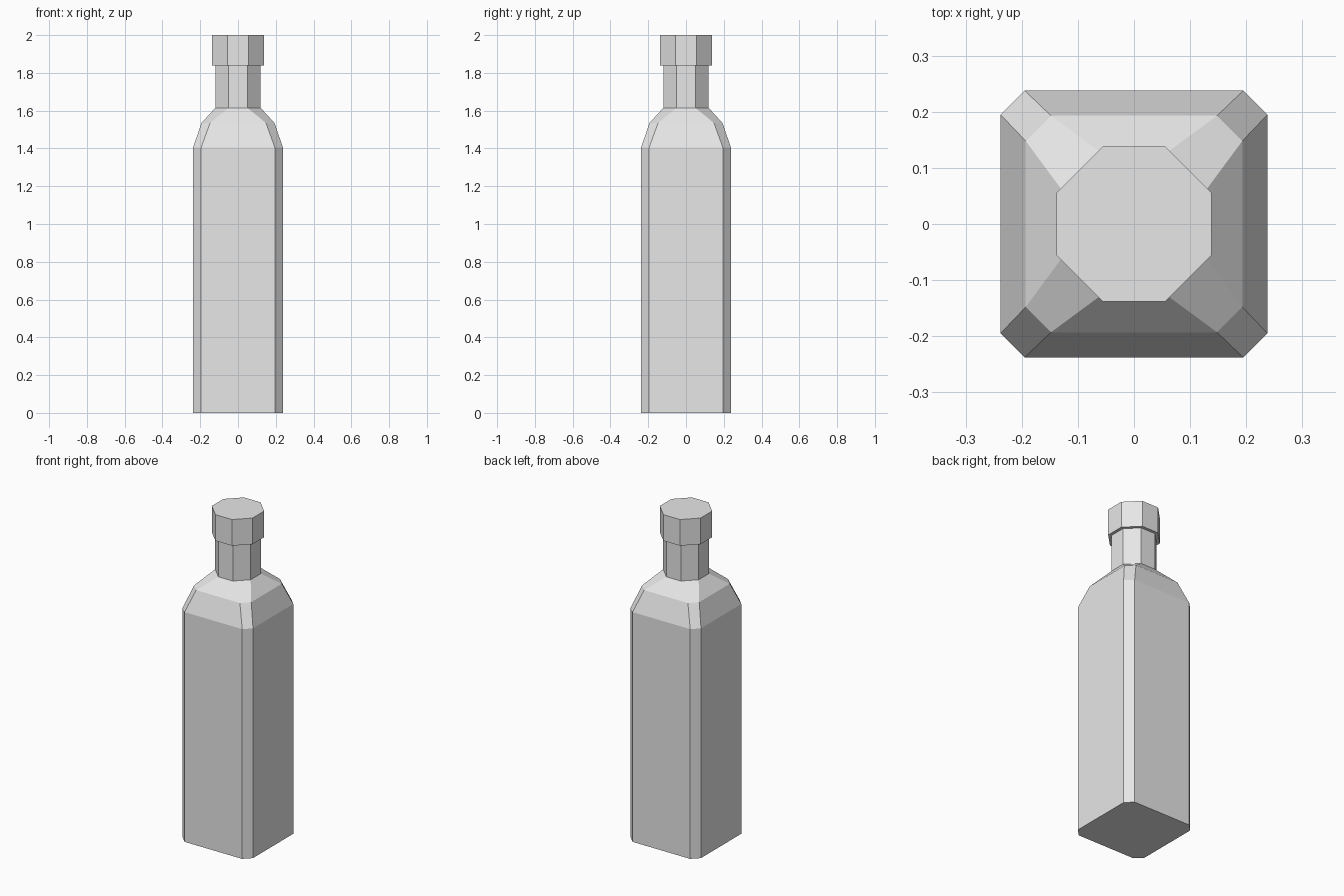
import bpy
import bmesh

cube = bpy.data.objects.get("Cube")
if cube:
    bpy.data.objects.remove(cube, do_unlink=True)

glass = bpy.data.materials.new("pale_grey")
glass.use_nodes = True
grey = (0.8, 0.8, 0.8, 1.0)
glass.diffuse_color = grey
glass.node_tree.nodes["Principled BSDF"].inputs["Base Color"].default_value = grey


def ring(bm, half, flat, z):
    """Square outline with cut corners: half width and half length of each flat side."""
    corners = []
    for sx, sy in ((1, 1), (-1, 1), (-1, -1), (1, -1)):
        pair = [(sx * half, sy * flat, z), (sx * flat, sy * half, z)]
        corners += pair if sx * sy > 0 else pair[::-1]
    return [bm.verts.new(c) for c in corners]


def loft(name, profile):
    """Closed flat-faced solid through a stack of cut-corner outlines."""
    bm = bmesh.new()
    rings = [ring(bm, *level) for level in profile]
    for low, high in zip(rings, rings[1:]):
        for i in range(len(low)):
            j = (i + 1) % len(low)
            bm.faces.new((low[i], low[j], high[j], high[i]))
    bm.faces.new(rings[0][::-1])
    bm.faces.new(rings[-1])
    bmesh.ops.recalc_face_normals(bm, faces=bm.faces)
    mesh = bpy.data.meshes.new(name)
    bm.to_mesh(mesh)
    bm.free()
    mesh.materials.append(glass)
    obj = bpy.data.objects.new(name, mesh)
    bpy.context.collection.objects.link(obj)
    return obj


# Bottle: straight body, two-step shoulder, narrow neck
loft("bottle_body", [
    (0.238, 0.195, 0.0),
    (0.238, 0.195, 1.405),
    (0.193, 0.148, 1.535),
    (0.12, 0.049, 1.615),
    (0.12, 0.049, 1.84),
])

# Cap: wider eight-sided block on the neck
loft("bottle_cap", [
    (0.138, 0.056, 1.84),
    (0.138, 0.056, 2.0),
])
